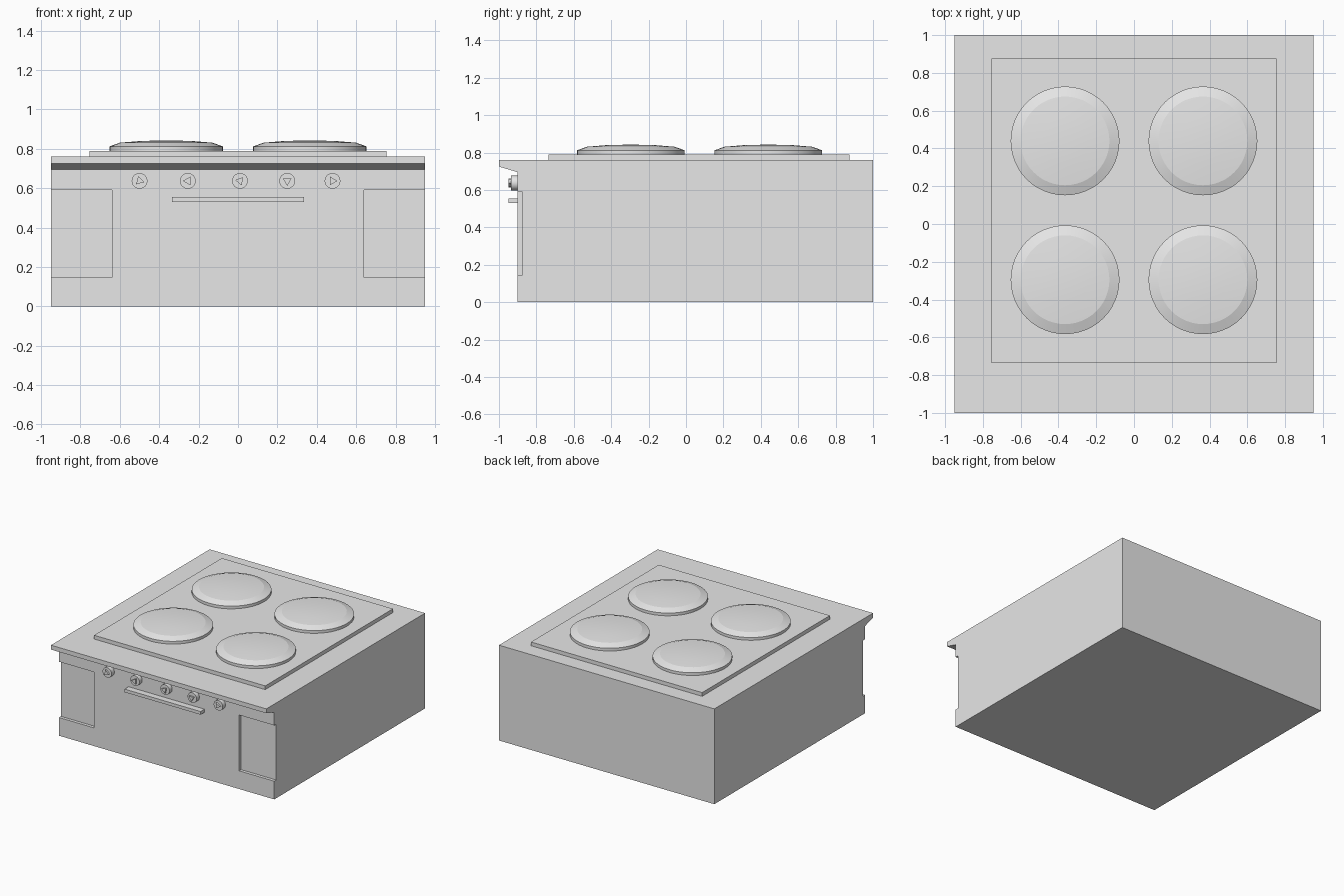
import bpy, bmesh, math
from mathutils import Matrix, Vector

cube = bpy.data.objects.get("Cube")
if cube:
    bpy.data.objects.remove(cube, do_unlink=True)

grey = bpy.data.materials.new("plain grey")
grey.use_nodes = True
grey.diffuse_color = (0.8, 0.8, 0.8, 1)
grey.node_tree.nodes["Principled BSDF"].inputs["Base Color"].default_value = (0.8, 0.8, 0.8, 1)


def finish(name, bm, smooth=None):
    bmesh.ops.recalc_face_normals(bm, faces=bm.faces)
    mesh = bpy.data.meshes.new(name)
    bm.to_mesh(mesh)
    bm.free()
    mesh.materials.append(grey)
    ob = bpy.data.objects.new(name, mesh)
    bpy.context.collection.objects.link(ob)
    if smooth:
        bpy.ops.object.select_all(action='DESELECT')
        ob.select_set(True)
        bpy.context.view_layer.objects.active = ob
        bpy.ops.object.shade_smooth_by_angle(angle=math.radians(smooth))
    return ob


def box(name, low, high):
    low, high = Vector(low), Vector(high)
    bm = bmesh.new()
    bmesh.ops.create_cube(bm, size=1, matrix=Matrix.Translation((low + high) / 2)
                          @ Matrix.Diagonal((*(high - low), 1)))
    return finish(name, bm)


def extrude(name, points, offset, smooth=None):
    bm = bmesh.new()
    face = bm.faces.new([bm.verts.new(p) for p in points])
    made = bmesh.ops.extrude_face_region(bm, geom=[face])
    verts = [g for g in made["geom"] if isinstance(g, bmesh.types.BMVert)]
    bmesh.ops.translate(bm, verts=verts, vec=offset)
    return finish(name, bm, smooth)


def disc_points(x, y, z, radius, sides, turn=0):
    # ring in the plane facing the front
    angles = [turn + i * math.tau / sides for i in range(sides)]
    return [(x + radius * math.cos(a), y, z + radius * math.sin(a)) for a in angles]


def lathe(name, x, y, profile, sides=48):
    bm = bmesh.new()
    rings = [[bm.verts.new((x + r * math.cos(i * math.tau / sides),
                            y + r * math.sin(i * math.tau / sides), z))
              for i in range(sides)] for r, z in profile]
    for a, b in zip(rings, rings[1:]):
        for i in range(sides):
            j = (i + 1) % sides
            bm.faces.new((a[i], a[j], b[j], b[i]))
    bm.faces.new(rings[0])
    bm.faces.new(rings[-1])
    return finish(name, bm, 8)


# Body: side profile with front recess and overhanging worktop lip
profile = [(1, 0), (1, 0.76), (-1, 0.76), (-1, 0.725), (-0.9, 0.695), (-0.9, 0.59),
           (-0.875, 0.59), (-0.875, 0.145), (-0.9, 0.145), (-0.9, 0)]
extrude("body", [(-0.95, y, z) for y, z in profile], (1.9, 0, 0))

# Oven door filling the middle of the recess, and its handle
box("oven_door", (-0.64, -0.9, 0.145), (0.64, -0.87, 0.59))
box("door_handle", (-0.335, -0.95, 0.53), (0.335, -0.9, 0.555))

# Control knobs with triangular pointers at various turns
for i, (x, turn) in enumerate([(-0.5, 225), (-0.255, 180), (0.01, 50), (0.25, 270), (0.48, 0)]):
    extrude(f"knob_{i + 1}", disc_points(x, -0.895, 0.637, 0.04, 24), (0, -0.04, 0), 30)
    extrude(f"knob_pointer_{i + 1}",
            disc_points(x, -0.93, 0.637, 0.025, 3, math.radians(turn)), (0, -0.018, 0))

# Hob plate and four domed burners
box("hob_plate", (-0.755, -0.735, 0.755), (0.755, 0.875, 0.79))
dome = [(0.288, 0.785), (0.288, 0.812), (0.235, 0.831), (0.125, 0.84), (0.03, 0.842)]
for side, x in (("right", -0.365), ("left", 0.365)):
    for row, y in (("front", -0.295), ("back", 0.44)):
        lathe(f"burner_{row}_{side}", x, y, dome)
